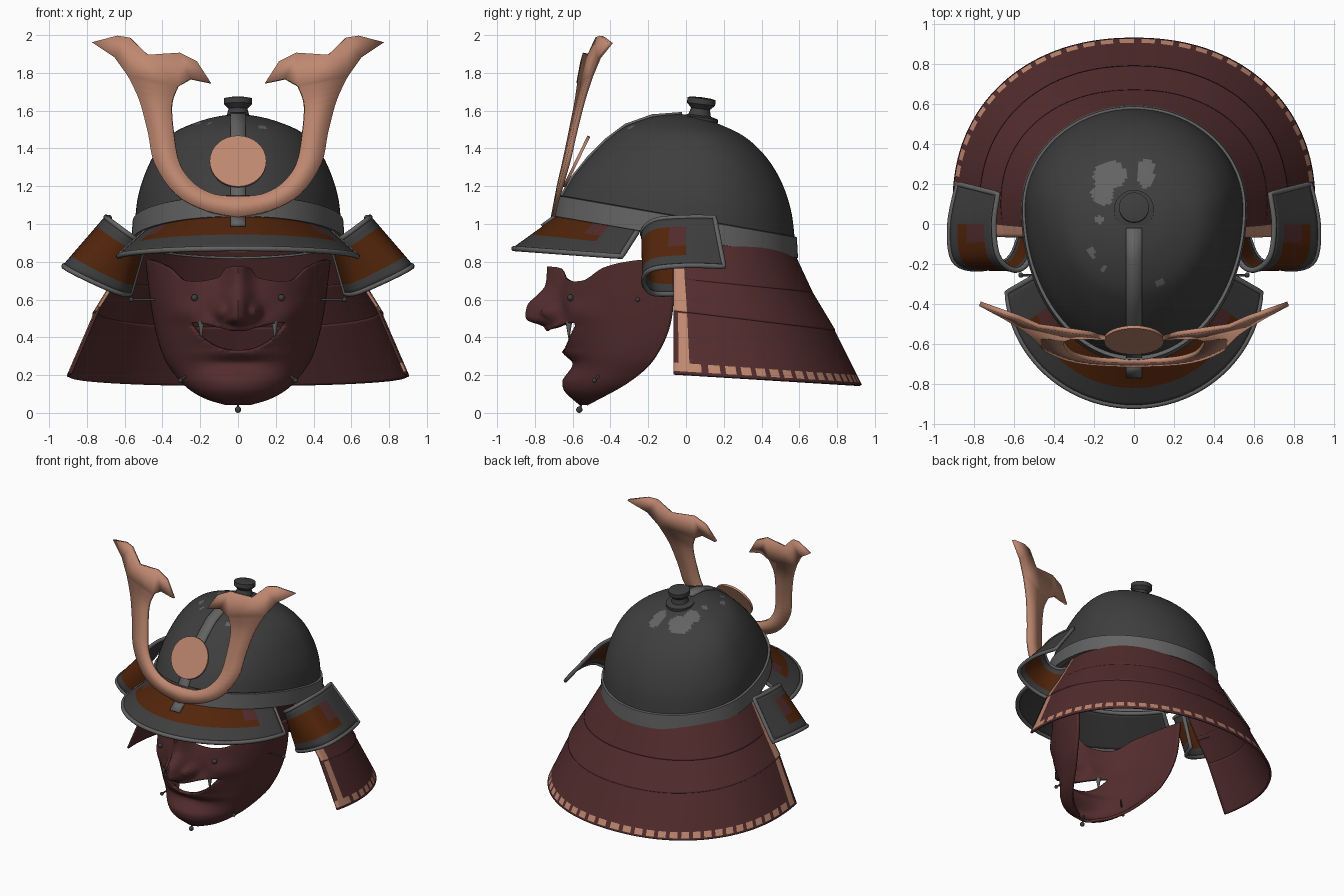
import bpy, bmesh, math
from mathutils import Vector

if "Cube" in bpy.data.objects:
    bpy.data.objects.remove(bpy.data.objects["Cube"])


def material(name, r, g, b):
    m = bpy.data.materials.new(name)
    m.diffuse_color = (r, g, b, 1)
    m.use_nodes = True
    m.node_tree.nodes["Principled BSDF"].inputs["Base Color"].default_value = m.diffuse_color
    return m


IRON = material("dark iron", 0.048, 0.048, 0.048)
STEEL = material("worn steel", 0.125, 0.125, 0.125)
MAROON = material("maroon lacquer", 0.085, 0.025, 0.026)
BROWN = material("brown leather", 0.085, 0.018, 0.003)
COPPER = material("copper", 0.52, 0.245, 0.162)


def finish(name, bm, mats, thick=0, angle=40, facing=None, back=None):
    """Make the object; facing(centre) gives the outer direction, back colours the inner skin."""
    bmesh.ops.remove_doubles(bm, verts=bm.verts, dist=1e-5)
    bmesh.ops.recalc_face_normals(bm, faces=bm.faces)
    if facing and sum(f.normal.dot(Vector(facing(f.calc_center_median()))) for f in bm.faces) < 0:
        bmesh.ops.reverse_faces(bm, faces=bm.faces)
    me = bpy.data.meshes.new(name)
    bm.to_mesh(me)
    bm.free()
    ob = bpy.data.objects.new(name, me)
    bpy.context.collection.objects.link(ob)
    for m in mats + ([back] * len(mats) if back else []):
        me.materials.append(m)
    bpy.ops.object.select_all(action='DESELECT')
    bpy.context.view_layer.objects.active = ob
    ob.select_set(True)
    bpy.ops.object.shade_smooth_by_angle(angle=math.radians(angle))
    if thick:
        mod = ob.modifiers.new("thickness", 'SOLIDIFY')
        mod.thickness, mod.offset = thick, 0
        mod.material_offset = len(mats) if back else 0
    return ob


def sheet(rows, rule=None):
    """Quad sheet through rows of points; rule(row, column, centre) picks the material."""
    bm = bmesh.new()
    vs = [[bm.verts.new(p) for p in r] for r in rows]
    for i in range(len(rows) - 1):
        for j in range(len(rows[0]) - 1):
            f = bm.faces.new((vs[i][j], vs[i][j + 1], vs[i + 1][j + 1], vs[i + 1][j]))
            if rule:
                f.material_index = rule(i, j, f.calc_center_median())
    return bm


def smooth(pts, k):
    """Catmull-Rom interpolation of tuples, k steps per span."""
    P = [pts[0]] + list(pts) + [pts[-1]]
    out = []
    for i in range(len(pts) - 1):
        for s in range(k):
            t = s / k
            out.append(tuple(0.5 * (2 * b + (c - a) * t + (2 * a - 5 * b + 4 * c - d) * t * t
                             + (3 * b - a - 3 * c + d) * t ** 3)
                             for a, b, c, d in zip(*P[i:i + 4])))
    return out + [tuple(pts[-1])]


def curve(x, *pts):
    """Smooth (Hermite) lookup through the given points."""
    n = len(pts)
    x = min(max(x, pts[0][0]), pts[-1][0])
    i = max(k for k in range(n - 1) if pts[k][0] <= x)

    def slope(k):
        (a, p), (b, q) = pts[max(k - 1, 0)], pts[min(k + 1, n - 1)]
        return (q - p) / (b - a)
    (a, p), (b, q) = pts[i], pts[i + 1]
    h, t = b - a, (x - a) / (b - a)
    return (p * (2 * t ** 3 - 3 * t * t + 1) + q * (3 * t * t - 2 * t ** 3)
            + h * (slope(i) * (t ** 3 - 2 * t * t + t) + slope(i + 1) * (t ** 3 - t * t)))


def tube(name, pts, r, mat, closed=False):
    cu = bpy.data.curves.new(name, 'CURVE')
    cu.dimensions, cu.bevel_depth, cu.bevel_resolution = '3D', r, 2
    cu.use_fill_caps = True
    sp = cu.splines.new('POLY')
    sp.points.add(len(pts) - 1)
    for q, p in zip(sp.points, pts):
        q.co = (*p, 1)
    sp.use_cyclic_u = closed
    cu.materials.append(mat)
    bpy.context.collection.objects.link(bpy.data.objects.new(name, cu))


def border(rows):
    return (rows[0] + [r[-1] for r in rows[1:]] + rows[-1][-2::-1]
            + [r[0] for r in rows[-2:0:-1]])


def ball(name, p, r, mat):
    bm = bmesh.new()
    bmesh.ops.create_uvsphere(bm, u_segments=12, v_segments=8, radius=r)
    bmesh.ops.translate(bm, verts=bm.verts, vec=p)
    finish(name, bm, [mat])


def lerp(a, b, t):
    return tuple(Vector(a).lerp(Vector(b), t))


# --- Helmet bowl: egg-shaped rings (front y, front z, back y, back z, half width)
def egg(yf, zf, yb, zb, rx, n=96):
    c = yf + 0.6 * (yb - yf)
    ring = []
    for i in range(n + 1):
        t = 2 * math.pi * (i % n) / n
        y = c + math.sin(t) * ((yb - c) if math.sin(t) > 0 else (c - yf))
        z = zf + (zb - zf) * (y - yf) / max(yb - yf, 1e-6)
        ring.append((rx * math.cos(t), y, z))
    return ring


RINGS = [(-0.66, 1.13, 0.57, 0.92, 0.54), (-0.60, 1.235, 0.55, 1.07, 0.525),
         (-0.52, 1.335, 0.50, 1.22, 0.485), (-0.42, 1.435, 0.42, 1.35, 0.425),
         (-0.32, 1.51, 0.31, 1.455, 0.335), (-0.18, 1.56, 0.18, 1.52, 0.195),
         (-0.05, 1.575, 0.09, 1.55, 0.08), (0.03, 1.57, 0.031, 1.57, 0.0)]


def scuffs(i, j, c):
    spots = ((-0.12, 0.24, 0.08, 0.07), (-0.155, 0.15, 0.055, 0.06), (0.06, 0.25, 0.042, 0.075),
             (-0.17, 0.02, 0.02, 0.02), (-0.21, -0.14, 0.02, 0.03), (0.13, -0.29, 0.022, 0.02),
             (-0.15, -0.22, 0.015, 0.02))
    return int(any(((c.x - x) / a) ** 2 + ((c.y - y) / b) ** 2 < 1 for x, y, a, b in spots))


finish("helmet_bowl", sheet([egg(*r) for r in smooth(RINGS, 8)], scuffs), [IRON, STEEL], 0.012,
       facing=lambda c: (c.x, c.y, 1), back=IRON)
finish("bowl_band", sheet([egg(-0.66, 1.145, 0.57, 0.93, 0.542), egg(-0.675, 1.145, 0.582, 0.925, 0.553),
                           egg(-0.69, 1.045, 0.588, 0.825, 0.56), egg(-0.66, 1.04, 0.565, 0.82, 0.53)]),
       [STEEL], 0.012)

# --- Ridge strip down the front of the bowl, and its tab on the visor
RIDGE = [(-0.02, 1.585), (-0.18, 1.573), (-0.32, 1.523), (-0.42, 1.448), (-0.52, 1.348),
         (-0.60, 1.248), (-0.665, 1.14), (-0.69, 1.06)]
for name, path in (("ridge_strip", RIDGE), ("visor_tab", [(-0.69, 1.045), (-0.765, 0.99)])):
    finish(name, sheet([[(x, y, z) for x in (-0.04, 0.04)] for y, z in path]), [STEEL], 0.016)

# --- Top finial, a turned profile leaning slightly back
bm = sheet([[(r * math.cos(a * math.pi / 12), r * math.sin(a * math.pi / 12), z) for a in range(25)]
            for r, z in ((0.1, -0.02), (0.1, 0.025), (0.06, 0.035), (0.05, 0.07), (0.075, 0.095),
                         (0.075, 0.125), (0.05, 0.13), (0, 0.132))])
fin = finish("top_finial", bm, [IRON], 0, 30)
fin.location, fin.rotation_euler = (0, 0.068, 1.54), (math.radians(-7), 0, 0)

# --- Visor: inner edge follows the bowl, outer edge sweeps forward
V = []
for i in range(11):
    row = []
    for j in range(49):
        a = j / 24 - 1
        s, c = math.sin(a * 1.5), math.cos(a * 1.5)
        yi = 0.096 - 0.77 * math.cos(a * 1.1)
        row.append(lerp((0.535 * math.sin(a * 1.1), yi, 0.925 - 0.17 * yi),
                        (0.635 * s, -0.30 - 0.61 * c, 0.825 + 0.045 * c), i / 10))
    V.append(row)


def visor_paint(i, j, c):
    if i < 6 and 5 <= j < 43:
        return 2 if i < 4 and (j < 8 or j >= 40) else 1
    return 0


finish("visor", sheet(V, visor_paint), [IRON, BROWN, MAROON], 0.016,
       facing=lambda c: (0, 0, 1), back=IRON)
tube("visor_rim", border(V), 0.015, STEEL, True)

# --- Turned-back side plates
UP = [(0.50, -0.06, 0.88), (0.53, -0.19, 0.91), (0.60, -0.23, 0.96), (0.68, -0.16, 1.02),
      (0.70, 0.0, 1.035), (0.68, 0.15, 1.035)]
LOW = [(0.57, -0.06, 0.63), (0.63, -0.18, 0.635), (0.78, -0.225, 0.70), (0.90, -0.18, 0.76),
       (0.92, 0.0, 0.78), (0.88, 0.2, 0.775)]


def plate_paint(i, j, c):
    if 2 <= i < 8 and j < 24:
        return 2 if j >= 21 and i < 6 else 1
    return 0


for side, s in (("left", -1), ("right", 1)):
    up, low = smooth(UP, 6), smooth(LOW, 6)
    R = [[(s * x, y, z) for x, y, z in (lerp(a, b, i / 10) for a, b in zip(up, low))] for i in range(11)]
    finish(side + "_side_plate", sheet(R, plate_paint), [IRON, BROWN, MAROON], 0.014)
    tube(side + "_side_plate_rim", border(R), 0.014, STEEL, True)

# --- Neck guard: three flaring tiers (half width, depth, front z, back z)
TIERS = [((0.53, 0.46, 0.95, 0.86), (0.66, 0.565, 0.71, 0.635)),
         ((0.645, 0.55, 0.735, 0.66), (0.765, 0.685, 0.54, 0.435)),
         ((0.75, 0.67, 0.56, 0.455), (0.9, 0.825, 0.205, 0.145))]


def guard_arc(rx, ry, zf, zb, n=108, p=0.92):
    a0 = -math.asin((0.165 / ry) ** (1 / p))
    row = []
    for j in range(n + 1):
        t = a0 + (math.pi - 2 * a0) * j / n
        c, s = (math.copysign(abs(q) ** p, q) for q in (math.cos(t), math.sin(t)))
        y = 0.1 + ry * s
        row.append((rx * c, y, zf + (zb - zf) * (y + 0.065) / (ry + 0.165)))
    return row


for k, (top, bot) in enumerate(TIERS):
    def lacing(i, j, c, k=k):
        e = min(j, 107 - j)
        if k == 2:  # dots along the hem, stripe up the front edge
            return int((20 <= i < 23 and j % 3 < 2) or (2 <= i < 23 and 1 <= e < 3))
        return int(e < 3 and i > 1)
    rows = [guard_arc(*[a + (b - a) * i / 24 for a, b in zip(top, bot)]) for i in range(25)]
    finish("neck_guard_tier_%d" % (k + 1), sheet(rows, lacing), [MAROON, COPPER], 0.014,
           facing=lambda c: (c.x, c.y - 0.1, 0), back=MAROON)

# --- Crest horns: stem as inner/outer pairs, then the flared head
PAIRS = smooth([(0, 1.145, 0, 1.035), (0.12, 1.155, 0.17, 1.07), (0.228, 1.21, 0.33, 1.157),
                (0.307, 1.316, 0.44, 1.316), (0.339, 1.475, 0.475, 1.48),
                (0.35, 1.634, 0.52, 1.65), (0.317, 1.73, 0.58, 1.78)], 4)
HEAD = [[(.317, 1.73), (.25, 1.767), (.143, 1.745), (.217, 1.86), (.307, 1.905)],
        [(.317, 1.73), (.307, 1.905), (.476, 1.894), (.58, 1.78)],
        [(.58, 1.78), (.476, 1.894), (.57, 1.985), (.65, 1.88)],
        [(.65, 1.88), (.57, 1.985), (.635, 1.995), (.77, 1.96)]]
faces = HEAD + [[a[:2], a[2:], b[2:], b[:2]] for a, b in zip(PAIRS, PAIRS[1:])]
bm = bmesh.new()
for s in (-1, 1):
    for f in faces:
        bm.faces.new([bm.verts.new((s * x, -0.705 + 0.19 * (z - 1.03) + 0.4 * max(0, x - 0.2) ** 2, z))
                      for x, z in f])
finish("crest_horns", bm, [COPPER], 0.024)

# --- Crest disc
bm = bmesh.new()
bmesh.ops.create_cone(bm, cap_ends=True, segments=32, radius1=0.15, radius2=0.15, depth=0.016)
disc = finish("crest_disc", bm, [COPPER])
disc.location, disc.rotation_euler = (0, -0.58, 1.33), (math.radians(64), 0, 0)


# --- Face mask: half-ellipse sections by height, with nose, lips, cheeks and an open mouth
def mask_point(phi, v):
    top = curve(abs(phi), (0, .775), (7, .765), (12, .715), (36, .70), (50, .77), (72, .81), (90, .80))
    z = 0.05 + (top - 0.05) * v
    w = curve(z, (.05, .06), (.08, .16), (.13, .25), (.2, .32), (.3, .385), (.5, .44), (.8, .48))
    yb = curve(z, (.05, -.52), (.17, -.3), (.3, -.16), (.5, -.075), (.8, -.07))
    f = curve(z, (.05, -.56), (.13, -.64), (.25, -.635), (.45, -.66), (.6, -.67), (.8, -.62))
    p = math.radians(phi)
    x, y = w * math.sin(p), yb + (f - yb) * math.cos(p)
    lips = curve(z, (.17, 0), (.265, -.045), (.32, .0), (.35, .01), (.43, .06), (.47, .045), (.53, 0), (.6, 0))
    nose = curve(z, (.43, 0), (.47, .05), (.50, .15), (.56, .165), (.62, .11), (.67, .08), (.78, .1))
    y -= lips * math.exp(-(x / 0.2) ** 2) + nose * math.exp(-(x / 0.06) ** 2)
    y -= 0.07 * math.exp(-((abs(x) - 0.085) / 0.03) ** 2 - ((z - 0.535) / 0.035) ** 2)
    y -= 0.03 * math.exp(-((abs(x) - 0.27) / 0.08) ** 2 - ((z - 0.53) / 0.06) ** 2)
    return (x, y, z)


def mouth(x):
    mid, half = 0.383 + 1.5 * x * x, 0.055 * max(0, 1 - (x / 0.25) ** 4)
    return mid - half, mid + half


bm = sheet([[mask_point(j * 1.8 - 90, i / 80) for j in range(101)] for i in range(81)])
hole = [f for f in bm.faces for c in [f.calc_center_median()] if mouth(c.x)[0] < c.z < mouth(c.x)[1]]
bmesh.ops.delete(bm, geom=hole, context='FACES')
for v in bm.verts:
    if v.is_boundary and abs(v.co.x) < 0.26 and 0.3 < v.co.z < 0.52 and v.co.y < -0.4:
        v.co.z = min(mouth(v.co.x), key=lambda z: abs(z - v.co.z))
finish("face_mask", bm, [MAROON], 0.02)

# --- Fangs, studs and tie pins on the mask
for side, s in (("left", -1), ("right", 1)):
    bm = bmesh.new()
    bmesh.ops.create_cone(bm, cap_ends=True, segments=10, radius1=0.003, radius2=0.018, depth=0.09)
    bmesh.ops.translate(bm, verts=bm.verts, vec=(s * 0.195, -0.62, 0.44))
    finish(side + "_fang", bm, [STEEL])
    ball(side + "_cheek_stud", (s * 0.23, -0.612, 0.61), 0.018, IRON)
    for part, a, b in (("cheek_pin", (0.44, -0.26, 0.6), (0.565, -0.255, 0.6)),
                       ("jaw_pin", (0.23, -0.42, 0.235), (0.305, -0.485, 0.172))):
        a, b = [(s * x, y, z) for x, y, z in (a, b)]
        tube(side + "_" + part, [a, b], 0.006, IRON)
        ball(side + "_" + part + "_head", b, 0.013, IRON)
tube("chin_pin", [(0, -0.54, 0.08), (0, -0.565, 0.018)], 0.006, IRON)
ball("chin_pin_head", (0, -0.565, 0.017), 0.017, IRON)
